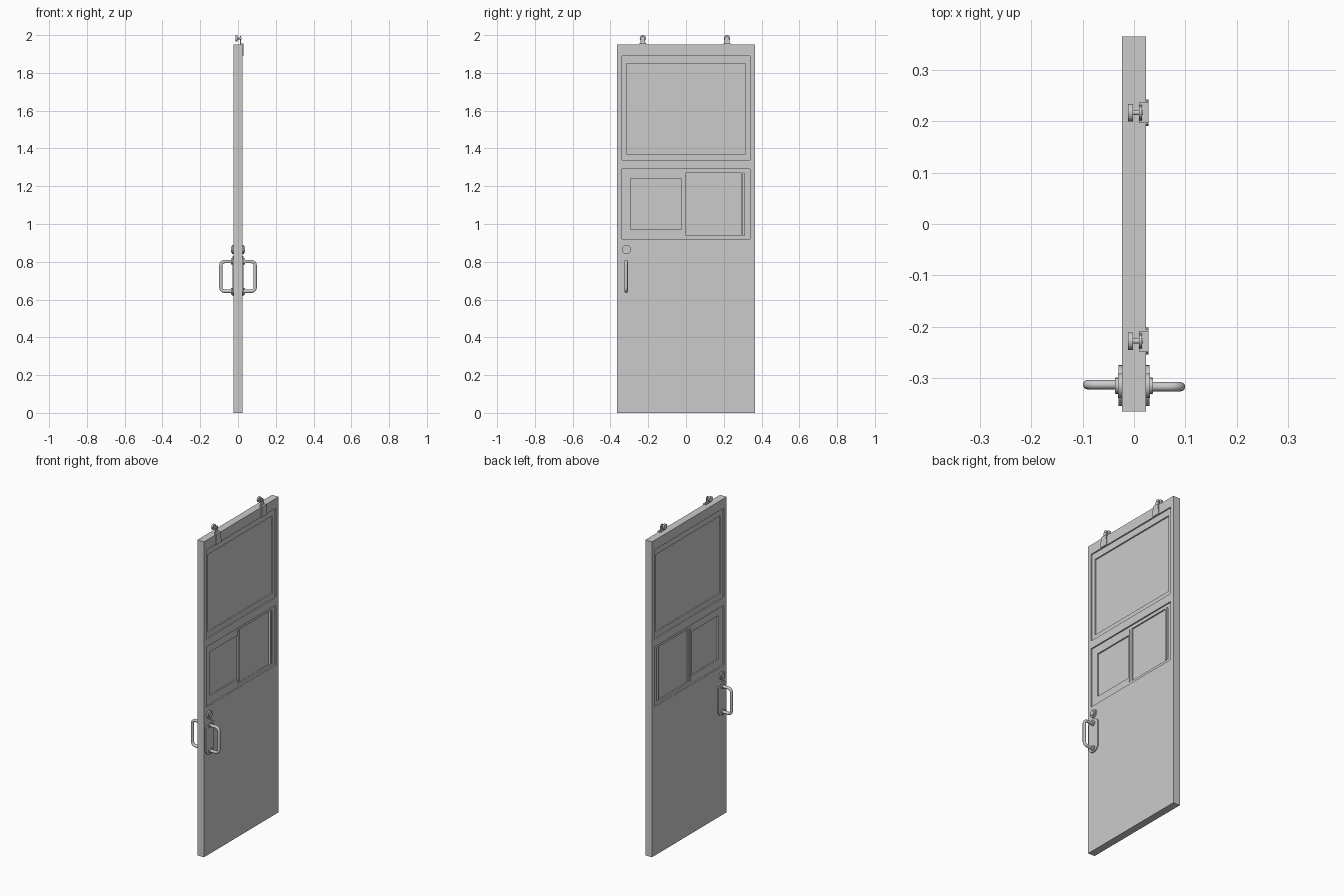
import bpy, bmesh, math
from mathutils import Vector

cube = bpy.data.objects.get("Cube")
if cube:
    bpy.data.objects.remove(cube, do_unlink=True)

grey = bpy.data.materials.new("plain_grey")
grey.use_nodes = True
COLOUR = (0.6, 0.6, 0.6, 1)
grey.diffuse_color = COLOUR
grey.node_tree.nodes["Principled BSDF"].inputs["Base Color"].default_value = COLOUR


def finish(name, bm, smooth=False):
    bmesh.ops.recalc_face_normals(bm, faces=bm.faces)
    mesh = bpy.data.meshes.new(name)
    bm.to_mesh(mesh)
    bm.free()
    ob = bpy.data.objects.new(name, mesh)
    bpy.context.collection.objects.link(ob)
    mesh.materials.append(grey)
    if smooth:
        bpy.ops.object.select_all(action="DESELECT")
        ob.select_set(True)
        bpy.context.view_layer.objects.active = ob
        bpy.ops.object.shade_smooth_by_angle(angle=math.radians(35))
    return ob


def box(name, x0, x1, y0, y1, z0, z1):
    bm = bmesh.new()
    bmesh.ops.create_cube(bm, size=1)
    for v in bm.verts:
        v.co = Vector((x1 if v.co.x > 0 else x0, y1 if v.co.y > 0 else y0,
                       z1 if v.co.z > 0 else z0))
    return finish(name, bm)


def slab(name, outline, x0, x1, smooth=True):
    """Extrude a (y, z) outline from x0 to x1."""
    bm = bmesh.new()
    face = bm.faces.new([bm.verts.new((x0, y, z)) for y, z in outline])
    new = bmesh.ops.extrude_face_region(bm, geom=[face])["geom"]
    bmesh.ops.translate(bm, vec=(x1 - x0, 0, 0),
                        verts=[g for g in new if isinstance(g, bmesh.types.BMVert)])
    return finish(name, bm, smooth)


def arc(y, z, r, a0, a1, n):
    return [(y + r * math.cos(math.radians(a0 + (a1 - a0) * i / n)),
             z + r * math.sin(math.radians(a0 + (a1 - a0) * i / n))) for i in range(n + 1)]


def disc(name, y, z, r, x0, x1, n=32):
    return slab(name, arc(y, z, r, 0, 360, n)[:-1], x0, x1)


def cut(target, cutter):
    cutter.hide_render = True
    mod = target.modifiers.new("cut", "BOOLEAN")
    mod.operation = "DIFFERENCE"
    mod.solver = "EXACT"
    mod.object = cutter
    bpy.context.view_layer.objects.active = target
    bpy.ops.object.modifier_apply(modifier=mod.name)
    bpy.data.objects.remove(cutter, do_unlink=True)


# Door leaf with stepped recesses on both faces
HALF = 0.023
door = box("door_leaf", -HALF, HALF, -0.365, 0.365, 0, 1.95)
recesses = [  # depth, y0, y1, z0, z1
    (0.008, -0.34, 0.34, 1.34, 1.89),
    (0.016, -0.315, 0.315, 1.37, 1.85),
    (0.008, -0.34, 0.34, 0.92, 1.29),
    (0.016, -0.295, -0.025, 0.97, 1.24),
    (0.016, 0.0, 0.31, 0.94, 1.27),
]
for side in (1, -1):
    for depth, *area in recesses:
        xs = sorted((side * (HALF - depth), side * 0.1))
        cut(door, box("recess_cutter", *xs, *area))

# Sliding window strips
for side, label in ((1, "left"), (-1, "right")):
    for y, name in ((-0.02, "middle"), (0.295, "end")):
        xs = sorted((side * 0.006, side * 0.019))
        box(f"window_strip_{name}_{label}", *xs, y - 0.005, y + 0.005, 0.94, 1.27)

# Pull handles, backing plates and locks on both faces
HY = -0.315
for side, label in ((1, "left"), (-1, "right")):
    plate = arc(HY, 0.66, 0.04, 180, 360, 16) + arc(HY, 0.79, 0.04, 0, 180, 16)
    slab(f"handle_plate_{label}", plate, side * 0.02, side * 0.03)
    disc(f"lock_rose_{label}", HY, 0.865, 0.024, side * 0.02, side * 0.031)
    disc(f"lock_knob_{label}", HY, 0.865, 0.015, side * 0.03, side * 0.037)
    for z in (0.644, 0.801):
        disc(f"handle_collar_{label}", HY, z, 0.016, side * 0.03, side * 0.036, 24)

    path = ([(0.02, 0.644)] + arc(0.071, 0.664, 0.02, -90, 0, 6)
            + arc(0.071, 0.781, 0.02, 0, 90, 6) + [(0.02, 0.801)])
    curve = bpy.data.curves.new("handle_path", "CURVE")
    curve.dimensions = "3D"
    curve.bevel_depth = 0.009
    curve.bevel_resolution = 3
    curve.use_fill_caps = True
    spline = curve.splines.new("POLY")
    spline.points.add(len(path) - 1)
    for p, (x, z) in zip(spline.points, path):
        p.co = (side * x, HY - side * 0.002, z, 1)
    curve.materials.append(grey)
    handle = bpy.data.objects.new(f"pull_handle_{label}", curve)
    bpy.context.collection.objects.link(handle)

# Roller hangers on the top edge
for y, label in ((-0.228, "front"), (0.217, "back")):
    strap = [(y - 0.026, 1.89), (y + 0.026, 1.89), (y + 0.022, 1.95), (y - 0.022, 1.95)]
    slab(f"hanger_strap_{label}", strap, 0.02, 0.028, False)
    tab = ([(y - 0.018, 1.945), (y + 0.018, 1.945), (y + 0.012, 1.965)]
           + arc(y, 1.983, 0.012, 0, 180, 10) + [(y - 0.012, 1.965)])
    slab(f"hanger_tab_{label}", tab, 0.010, 0.016)
    box(f"hanger_bridge_{label}", 0.010, 0.028, y - 0.02, y + 0.02, 1.945, 1.955)
    disc(f"hanger_axle_{label}", y, 1.983, 0.005, -0.006, 0.018, 16)
    disc(f"hanger_wheel_{label}", y, 1.983, 0.017, -0.012, -0.002)
